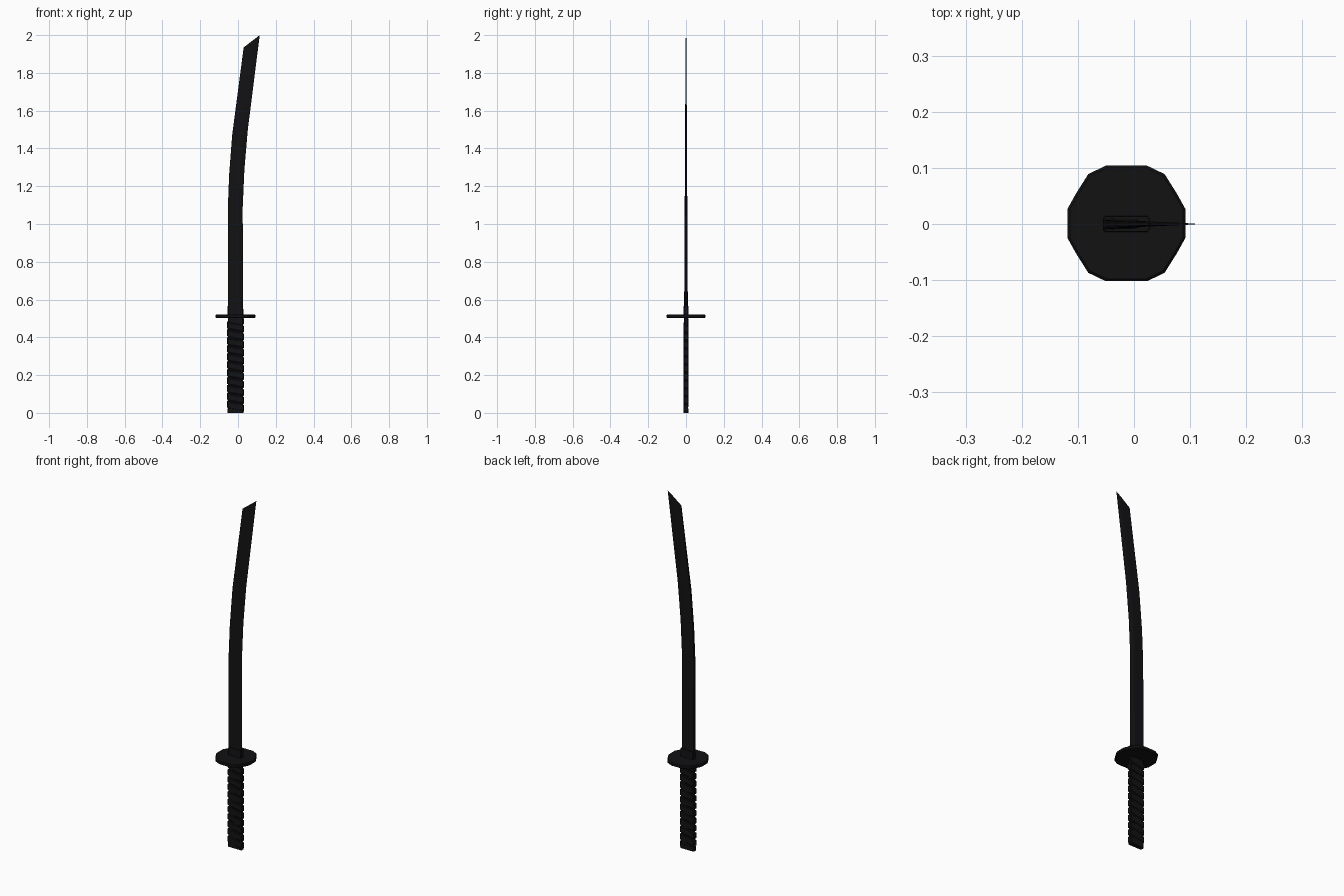
import bpy, bmesh
from mathutils import Vector

if "Cube" in bpy.data.objects:
    bpy.data.objects.remove(bpy.data.objects["Cube"])

black = bpy.data.materials.new("black")
black.diffuse_color = (0.006, 0.006, 0.007, 1)
black.use_nodes = True
black.node_tree.nodes["Principled BSDF"].inputs["Base Color"].default_value = black.diffuse_color
CX = -0.0135  # centre line of handle and guard


def loft(name, rings):
    """Skin a list of equal-length vertex rings and cap both ends."""
    bm = bmesh.new()
    vs = [[bm.verts.new(p) for p in ring] for ring in rings]
    n = len(vs[0])
    for a, b in zip(vs, vs[1:]):
        for i in range(n):
            j = (i + 1) % n
            bm.faces.new((a[i], a[j], b[j], b[i]))
    bm.faces.new(vs[0][::-1])
    bm.faces.new(vs[-1])
    bmesh.ops.recalc_face_normals(bm, faces=bm.faces)
    me = bpy.data.meshes.new(name)
    bm.to_mesh(me)
    bm.free()
    ob = bpy.data.objects.new(name, me)
    me.materials.append(black)
    bpy.context.collection.objects.link(ob)
    return ob


def rect(hx, hy, z, c=0.004):
    """Rectangle with chamfered corners."""
    pts = []
    for sx, sy in ((1, 1), (-1, 1), (-1, -1), (1, -1)):
        pair = [(sx * hx, sy * (hy - c)), (sx * (hx - c), sy * hy)]
        pts += pair if sx * sy > 0 else pair[::-1]
    return [(CX + x, y, z) for x, y in pts]


# Blade: spine point, edge point and half thickness of each station
stations = [
    ((-0.054, 0.50), (0.026, 0.50), 0.010),
    ((-0.054, 1.08), (0.025, 1.09), 0.007),
    ((-0.047, 1.26), (0.034, 1.29), 0.006),
    ((-0.031, 1.47), (0.052, 1.50), 0.005),
    ((0.030, 1.935), (0.115, 2.00), 0.002),
]
rings = []
for (sx, sz), (ex, ez), t in stations:
    rx, rz = sx + (ex - sx) * 0.7, sz + (ez - sz) * 0.7  # ridge line
    rings.append([(sx, -t, sz), (rx, -t * 0.9, rz), (ex, 0, ez),
                  (rx, t * 0.9, rz), (sx, t, sz)])
loft("blade", rings)

# Guard: sixteen-sided plate with softened rims
quarter = [(0.105, 0.026), (0.090, 0.053), (0.068, 0.088), (0.0366, 0.103)]
outline = (quarter + [(-x, y) for x, y in reversed(quarter)]
           + [(-x, -y) for x, y in quarter]
           + [(x, -y) for x, y in reversed(quarter)])
loft("guard", [[(CX + x * s, y * s + 0.001, z) for x, y in outline]
               for z, s in ((0.502, 0.96), (0.506, 1), (0.517, 1), (0.521, 0.96))])

# Collar, handle core and end cap
loft("blade_collar", [rect(0.042, 0.014, 0.515), rect(0.041, 0.013, 0.565)])
loft("handle_core", [rect(0.040, 0.010, 0.01), rect(0.040, 0.010, 0.505)])
loft("handle_end_cap", [rect(0.043, 0.012, 0.0), rect(0.043, 0.012, 0.024)])

# Handle wrap: one flat ribbon winding down the handle
turns, pitch, height = 11, 0.042, 0.037
base = [Vector(p) for p in rect(0.0445, 0.0135, 0)]
per = sum((base[(i + 1) % 8] - base[i]).length for i in range(8))
z, rings = 0.466, []
for k in range(turns * 8 + 1):
    o = base[k % 8]
    x, y = o.x - CX, o.y
    ix, iy = x * 0.9, y * 0.7
    rings.append([(CX + ix, iy, z), (CX + x, y, z + 0.004),
                  (CX + x, y, z + height - 0.004), (CX + ix, iy, z + height)])
    z -= pitch * (base[(k + 1) % 8] - o).length / per
    z = max(z, 0.002)
loft("handle_wrap", rings)
